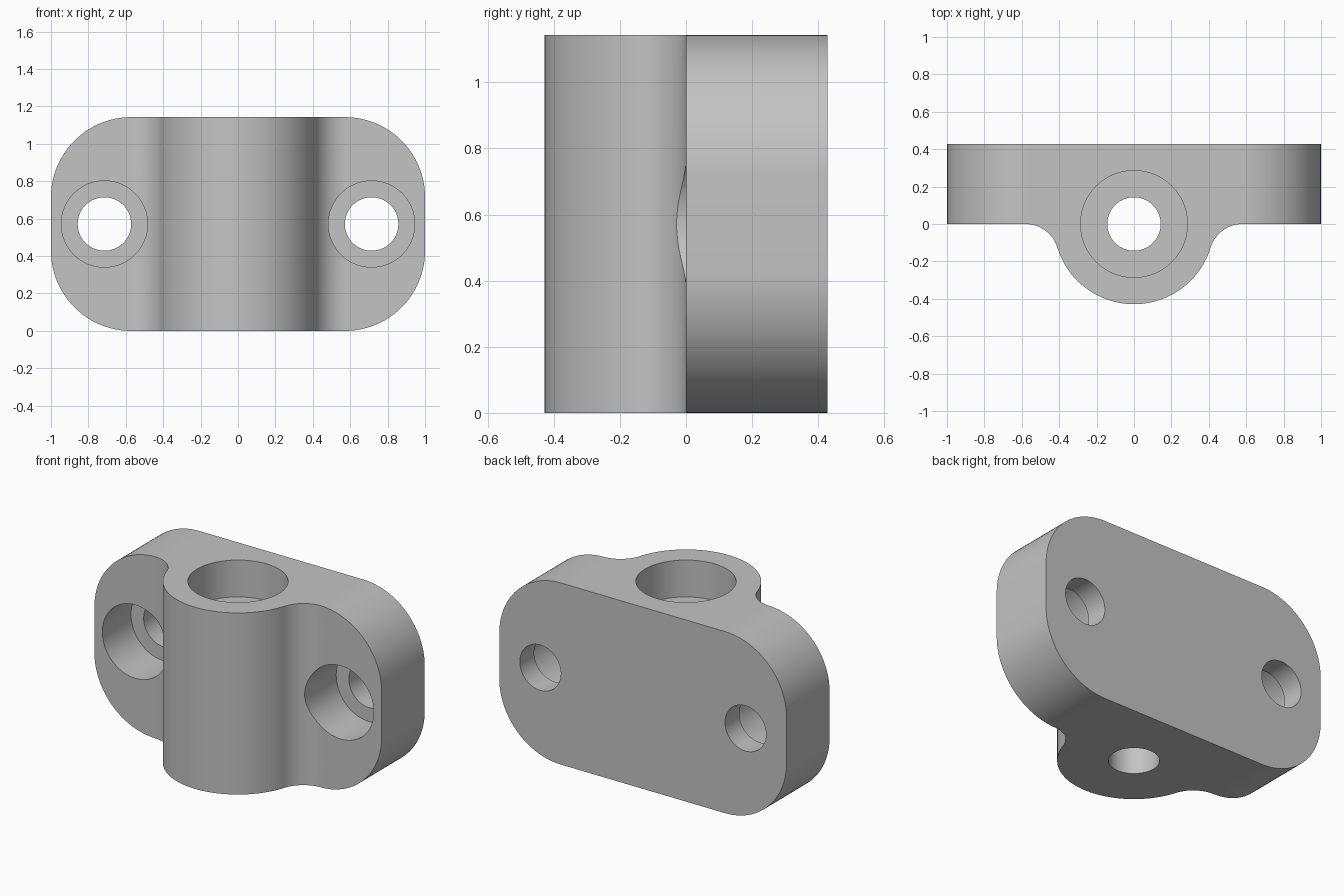
import bpy, bmesh, math
from mathutils import Matrix, Vector

U = 1 / 14                      # one design unit; the bracket is 28 units wide
W, H, D = 28 * U, 16 * U, 6 * U  # width, height, plate thickness
BOSS_R, FILLET_R, CORNER_R = 6 * U, 2.5 * U, 6 * U

cube = bpy.data.objects.get("Cube")
if cube:
    bpy.data.objects.remove(cube, do_unlink=True)

grey = bpy.data.materials.new("plain_grey")
grey.use_nodes = True
colour = (0.55, 0.55, 0.55, 1)
grey.diffuse_color = colour
grey.node_tree.nodes["Principled BSDF"].inputs["Base Color"].default_value = colour


def make_object(name, bm):
    bmesh.ops.recalc_face_normals(bm, faces=bm.faces)
    mesh = bpy.data.meshes.new(name)
    bm.to_mesh(mesh)
    bm.free()
    mesh.materials.append(grey)
    obj = bpy.data.objects.new(name, mesh)
    bpy.context.collection.objects.link(obj)
    return obj


def arc(cx, cy, r, start, end, steps):
    return [(cx + r * math.cos(start + (end - start) * i / steps),
             cy + r * math.sin(start + (end - start) * i / steps))
            for i in range(steps + 1)]


def extrude(name, points, direction):
    bm = bmesh.new()
    face = bm.faces.new([bm.verts.new(p) for p in points])
    result = bmesh.ops.extrude_face_region(bm, geom=[face], use_keep_orig=True)
    moved = [g for g in result["geom"] if isinstance(g, bmesh.types.BMVert)]
    bmesh.ops.translate(bm, verts=moved, vec=Vector(direction))
    return make_object(name, bm)


def stepped_cutter(name, sections, matrix):
    """Turned cutter: sections are (radius, height) pairs along its axis."""
    bm = bmesh.new()
    n = 64
    rings = [[bm.verts.new((x, y, h)) for x, y in arc(0, 0, r, 0, math.tau, n)[:-1]]
             for r, h in sections]
    for a, b in zip(rings, rings[1:]):
        for i in range(n):
            j = (i + 1) % n
            bm.faces.new((a[i], a[j], b[j], b[i]))
    bm.faces.new(rings[0])
    bm.faces.new(rings[-1])
    bm.transform(matrix)
    return make_object(name, bm)


def apply_boolean(target, tool, operation):
    tool.hide_render = True
    mod = target.modifiers.new(operation.title(), "BOOLEAN")
    mod.operation, mod.solver, mod.object = operation, "EXACT", tool
    bpy.context.view_layer.objects.active = target
    bpy.ops.object.modifier_apply(modifier=mod.name)
    bpy.data.objects.remove(tool, do_unlink=True)


# Plan profile: plate with a round boss blended in by two fillets
fx = math.sqrt((BOSS_R + FILLET_R) ** 2 - FILLET_R ** 2)
dip = math.atan2(FILLET_R, fx)
right = arc(0, 0, BOSS_R, -math.pi / 2, -dip, 24)
right += arc(fx, -FILLET_R, FILLET_R, math.pi - dip, math.pi / 2, 16)[1:]
right += [(W, 0), (W, D)]
left = [(-x, y) for x, y in reversed(right[1:])]
bracket = extrude("bracket", [(x, y, 0) for x, y in right + left], (0, 0, H))

# Rounded front outline trims the plate corners
outline = []
for k, (sx, sz) in enumerate([(1, 1), (-1, 1), (-1, -1), (1, -1)]):
    a = k * math.pi / 2
    outline += arc(sx * (W / 2 - CORNER_R), H / 2 + sz * (H / 2 - CORNER_R),
                   CORNER_R, a, a + math.pi / 2, 24)
trim = extrude("trim", [(x, -W, z) for x, z in outline], (0, 2 * W, 0))
apply_boolean(bracket, trim, "INTERSECT")

# Vertical bore with a wide, shallow recess on top
small, ledge = 2 * U, H - 3.25 * U
bore = [(small, -U), (small, ledge), (4 * U, ledge), (4 * U, H + U)]
apply_boolean(bracket, stepped_cutter("bore", bore, Matrix()), "DIFFERENCE")

# Counterbored screw holes, opening wide towards the front
wide, seat = 3.23 * U, -4 * U
screw = [(small, -D - U), (small, seat), (wide, seat), (wide, 3 * U)]
for side in (-1, 1):
    place = Matrix.Translation((side * 10 * U, 0, H / 2)) @ Matrix.Rotation(math.pi / 2, 4, "X")
    apply_boolean(bracket, stepped_cutter("screw_hole", screw, place), "DIFFERENCE")

bpy.ops.object.select_all(action="DESELECT")
bracket.select_set(True)
bpy.context.view_layer.objects.active = bracket
bpy.ops.object.shade_smooth_by_angle(angle=math.radians(30))
